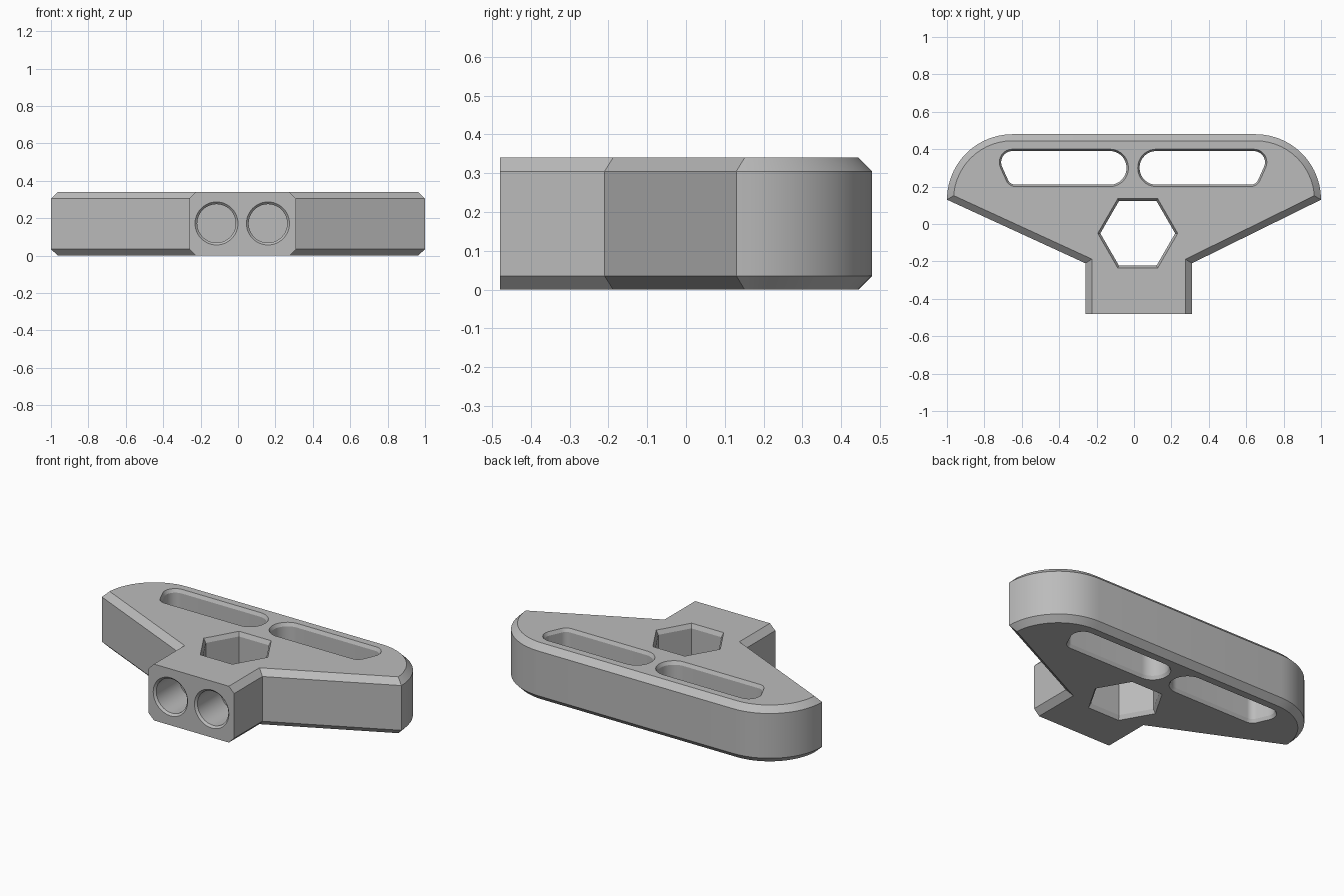
import bpy, bmesh, math
from mathutils import Vector, Matrix

cube = bpy.data.objects.get("Cube")
if cube:
    bpy.data.objects.remove(cube, do_unlink=True)

HEIGHT, BEVEL, FRONT = 0.34, 0.035, -0.48

grey = bpy.data.materials.new("plain grey")
grey.use_nodes = True
grey.diffuse_color = (0.5, 0.5, 0.5, 1)
grey.node_tree.nodes["Principled BSDF"].inputs["Base Color"].default_value = grey.diffuse_color


def rounded(corners, steps=14):
    """Counter-clockwise outline from (x, y, radius) corners, without repeated points."""
    pts = []
    for i, (x, y, r) in enumerate(corners):
        p = Vector((x, y))
        if r == 0:
            pts.append(p)
            continue
        a = (Vector(corners[i - 1][:2]) - p).normalized()
        b = (Vector(corners[(i + 1) % len(corners)][:2]) - p).normalized()
        half = a.angle(b) / 2
        centre = p + (a + b).normalized() * r / math.sin(half)
        start = p + a * r / math.tan(half) - centre
        sweep = math.pi - 2 * half
        for k in range(steps + 1):
            out = Matrix.Rotation(sweep * k / steps, 2) @ start
            pts.append(centre + out)
    return [p for i, p in enumerate(pts) if (p - pts[i - 1]).length > 0.001]


def offset(pts, d):
    """Move an outline outwards by d with mitred corners."""
    out = []
    for i, p in enumerate(pts):
        a = (p - pts[i - 1]).normalized()
        b = (pts[(i + 1) % len(pts)] - p).normalized()
        na, nb = Vector((a.y, -a.x)), Vector((b.y, -b.x))
        out.append(p + (na + nb) * d / (1 + na.dot(nb)))
    return out


def loft(name, pts, levels, y_min=-9):
    """Closed solid through copies of an outline at (offset, z) levels."""
    bm = bmesh.new()
    rings = [[bm.verts.new((p.x, max(p.y, y_min), z)) for p in offset(pts, d)]
             for d, z in levels]
    n = len(pts)
    for lo, hi in zip(rings, rings[1:]):
        for i in range(n):
            j = (i + 1) % n
            bm.faces.new((lo[i], lo[j], hi[j], hi[i]))
    bm.faces.new(rings[0][::-1])
    bm.faces.new(rings[-1])
    mesh = bpy.data.meshes.new(name)
    bm.to_mesh(mesh)
    bm.free()
    mesh.materials.append(grey)
    ob = bpy.data.objects.new(name, mesh)
    bpy.context.collection.objects.link(ob)
    return ob


def ngon(x, y, r, sides):
    return [Vector((x + r * math.cos(math.tau * k / sides),
                    y + r * math.sin(math.tau * k / sides))) for k in range(sides)]


def through_levels(c, depth):
    """Levels of a through hole with a flared rim at both ends."""
    far = 2 * c
    return [(far, -depth), (0, depth), (0, HEIGHT - depth), (far, HEIGHT + depth)]


# Bevelled body with a square-cut front face
outline = rounded([(-0.26, -0.7, 0), (0.31, -0.7, 0), (0.31, -0.21, 0), (1, 0.13, 0),
                   (1, 0.48, 0.35), (-1, 0.48, 0.35), (-1, 0.13, 0), (-0.26, -0.21, 0)])
body = loft("handle_body", outline,
            [(-BEVEL, 0), (0, BEVEL), (0, HEIGHT - BEVEL), (-BEVEL, HEIGHT)], FRONT)

# Hexagonal hole
cutters = [loft("hex_cutter", ngon(0.02, -0.05, 0.2, 6), through_levels(0.012, 0.025))]

# Pair of mirrored slots
slot = rounded([(0.03, 0.21, 0.089), (0.652, 0.21, 0.045),
                (0.733, 0.39, 0.06), (0.03, 0.39, 0.089)])
mirrored = [Vector((-0.01 - p.x, p.y)) for p in reversed(slot)]
for name, pts in (("left_slot_cutter", slot), ("right_slot_cutter", mirrored)):
    cutters.append(loft(name, pts, through_levels(0.01, 0.02)))

# Two round blind bores in the front face
for name, x in (("left_bore_cutter", 0.16), ("right_bore_cutter", -0.115)):
    bore = loft(name, ngon(x, 0.172, 0.103, 48),
                [(0, 0.25), (0, -FRONT - 0.012), (0.024, -FRONT + 0.012)])
    bore.data.transform(Matrix.Rotation(math.pi / 2, 4, "X"))
    cutters.append(bore)

# Cut the holes, then drop the cutters
bpy.context.view_layer.objects.active = body
for cutter in cutters:
    cutter.hide_render = True
    mod = body.modifiers.new(cutter.name, "BOOLEAN")
    mod.operation, mod.solver, mod.object = "DIFFERENCE", "EXACT", cutter
    bpy.ops.object.modifier_apply(modifier=mod.name)
    bpy.data.objects.remove(cutter, do_unlink=True)

bpy.ops.object.select_all(action="DESELECT")
body.select_set(True)
bpy.ops.object.shade_smooth_by_angle(angle=math.radians(25))
